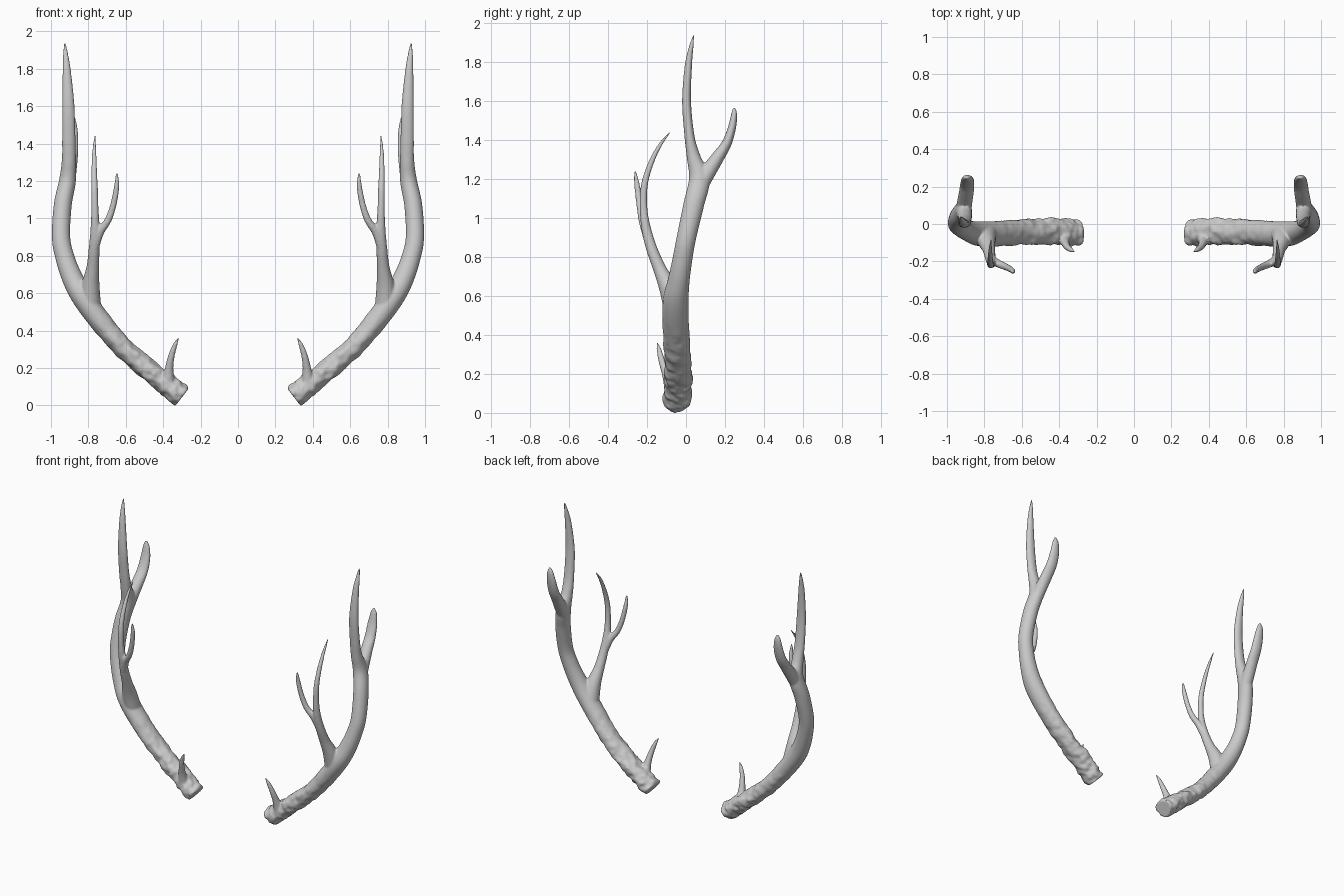
import bpy, bmesh, math
from mathutils import Vector, noise

SIDES = 32
STEPS = 10


def spline(pts):
    """Catmull-Rom samples through points of any dimension."""
    p = [[2 * a - b for a, b in zip(pts[0], pts[1])]] + list(pts)
    p.append([2 * a - b for a, b in zip(pts[-1], pts[-2])])
    out = []
    for i in range(1, len(p) - 2):
        for s in range(STEPS):
            t = s / STEPS
            out.append([0.5 * (2 * b + (c - a) * t + (2 * a - 5 * b + 4 * c - d) * t * t
                               + (3 * b - a - 3 * c + d) * t ** 3)
                        for a, b, c, d in zip(*p[i - 1:i + 3])])
    return out + [list(pts[-1])]


def add_branch(bm, pts, rough=0.0):
    """Oval tube; each point is x, y, z, side radius, front-back radius."""
    samples = spline(pts)
    pos = [Vector(s[:3]) for s in samples]
    rings = []
    for i, s in enumerate(samples):
        tan = (pos[min(i + 1, len(pos) - 1)] - pos[max(i - 1, 0)]).normalized()
        n = tan.cross(Vector((0, 1, 0))).normalized()
        b = n.cross(tan).normalized()
        fade = rough * max(0.0, min(1.0, (0.5 - s[2]) / 0.3))
        ring = []
        for k in range(SIDES):
            a = 2 * math.pi * k / SIDES
            off = n * math.cos(a) * max(s[3], 0.003) + b * math.sin(a) * max(s[4], 0.003)
            bump = noise.noise((pos[i] + off) * 24) + 0.5 * noise.noise((pos[i] + off) * 45)
            ring.append(bm.verts.new(pos[i] + off * (1 + fade * bump)))
        rings.append(ring)
    for r0, r1 in zip(rings, rings[1:]):
        for k in range(SIDES):
            j = (k + 1) % SIDES
            bm.faces.new((r0[k], r0[j], r1[j], r1[k]))
    bm.faces.new(rings[0][::-1])
    bm.faces.new(rings[-1])


def round_tine(pts):
    return [(x, y, z, r, r) for x, y, z, r in pts]


bm = bmesh.new()

# main beam with rough base
add_branch(bm, [
    (.297, -.045, .047, .058, .070), (.37, -.045, .103, .060, .072),
    (.46, -.042, .175, .055, .070), (.62, -.045, .315, .054, .068),
    (.74, -.052, .455, .058, .068), (.83, -.052, .58, .060, .066),
    (.885, -.037, .68, .056, .056), (.925, -.018, .79, .051, .051),
    (.946, .002, .90, .049, .050), (.937, .040, 1.07, .048, .053),
    (.912, .068, 1.20, .045, .053), (.904, .040, 1.31, .038, .036),
    (.905, .018, 1.42, .036, .026), (.907, .003, 1.60, .033, .023),
    (.915, .012, 1.78, .023, .019), (.922, .027, 1.88, .014, .012),
    (.926, .040, 1.942, .004, .004)], rough=0.22)

# rear tine near the top
add_branch(bm, [
    (.913, .070, 1.17, .042, .045), (.905, .118, 1.245, .041, .040),
    (.897, .165, 1.315, .040, .033), (.892, .207, 1.38, .039, .026),
    (.89, .235, 1.46, .035, .021), (.892, .247, 1.53, .024, .016),
    (.893, .247, 1.568, .008, .006)])

# forward fork: long tine, then inner tine
add_branch(bm, round_tine([
    (.79, -.055, .53, .058), (.788, -.09, .64, .048), (.776, -.135, .74, .034),
    (.769, -.175, .84, .029), (.764, -.203, .94, .025), (.765, -.217, 1.04, .020),
    (.767, -.215, 1.16, .018), (.769, -.185, 1.27, .015), (.768, -.137, 1.37, .011),
    (.765, -.08, 1.445, .004)]))
add_branch(bm, round_tine([
    (.768, -.18, .84, .024), (.738, -.205, .925, .022), (.695, -.225, .99, .019),
    (.667, -.238, 1.07, .017), (.65, -.25, 1.16, .015), (.647, -.258, 1.215, .010),
    (.648, -.26, 1.245, .004)]))

# small brow tine at the base
add_branch(bm, round_tine([
    (.375, -.07, .11, .040), (.369, -.098, .19, .024), (.357, -.122, .26, .018),
    (.338, -.138, .32, .013), (.318, -.148, .362, .004)]))

mesh = bpy.data.meshes.new("antlers")
bm.to_mesh(mesh)
bm.free()
antlers = bpy.data.objects.new("antlers", mesh)
bpy.context.collection.objects.link(antlers)

# fuse the branches, soften the forks, mirror to the other side
fuse = antlers.modifiers.new("fuse", 'REMESH')
fuse.mode = 'VOXEL'
fuse.voxel_size = 0.006
fuse.use_smooth_shade = True
soft = antlers.modifiers.new("soften", 'SMOOTH')
soft.factor = 0.5
soft.iterations = 8
antlers.modifiers.new("mirror", 'MIRROR').use_mirror_merge = False
